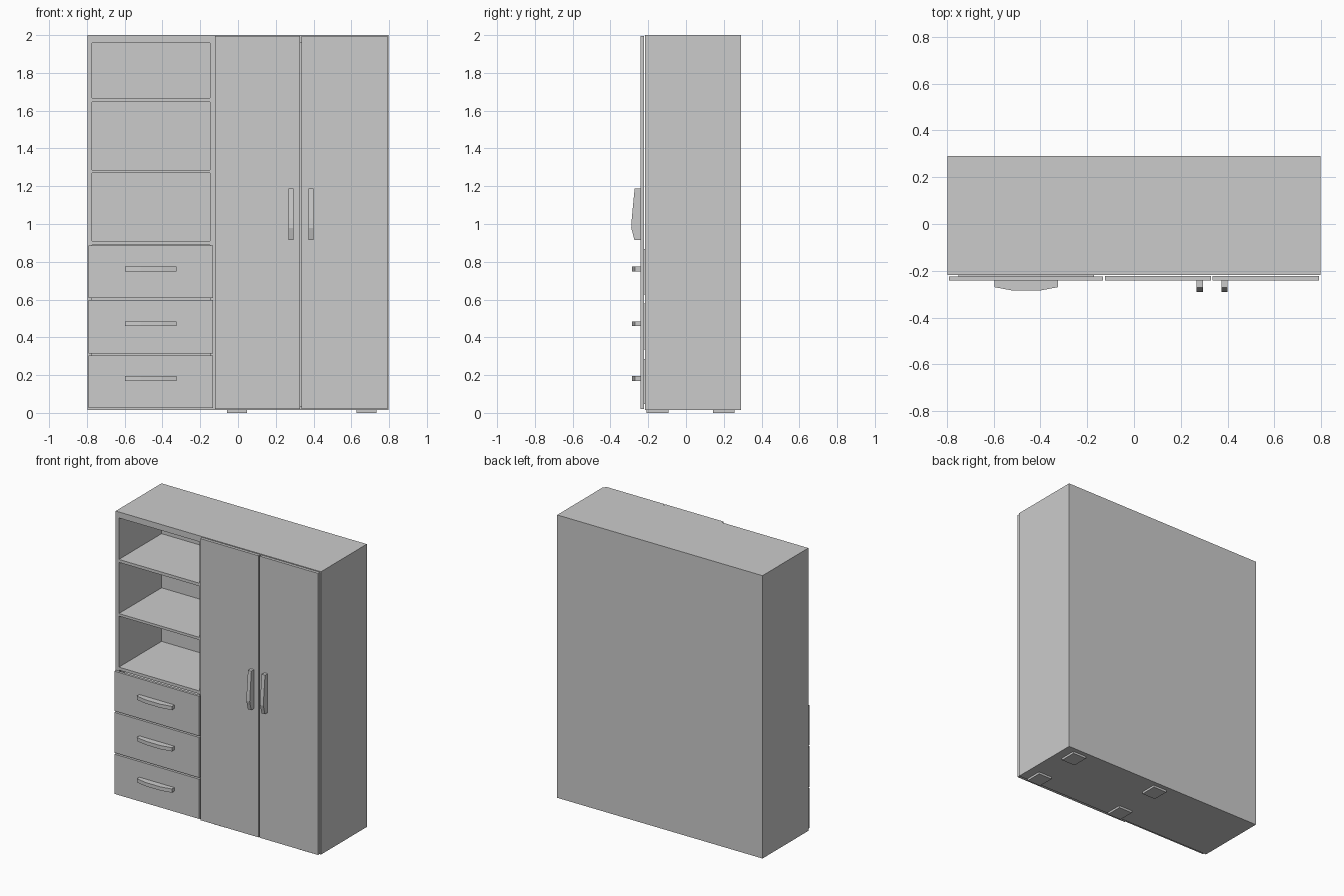
import bpy

if "Cube" in bpy.data.objects:
    bpy.data.objects.remove(bpy.data.objects["Cube"])

FRONT, BACK = -0.218, 0.29      # carcass depth
FACE = -0.242                   # outer plane of doors and drawers


def prism(name, outline, to_3d, lo, hi):
    """Extrude a 2D outline between lo and hi."""
    n = len(outline)
    verts = [to_3d(a, b, lo) for a, b in outline] + [to_3d(a, b, hi) for a, b in outline]
    faces = [list(range(n))[::-1], list(range(n, 2 * n))]
    faces += [[i, (i + 1) % n, n + (i + 1) % n, n + i] for i in range(n)]
    mesh = bpy.data.meshes.new(name)
    mesh.from_pydata(verts, [], faces)
    ob = bpy.data.objects.new(name, mesh)
    bpy.context.collection.objects.link(ob)
    # consistent outward normals
    import bmesh
    bm = bmesh.new()
    bm.from_mesh(mesh)
    bmesh.ops.recalc_face_normals(bm, faces=bm.faces)
    bm.to_mesh(mesh)
    bm.free()
    return ob


def box(name, x0, x1, y0, y1, z0, z1):
    return prism(name, [(x0, y0), (x1, y0), (x1, y1), (x0, y1)],
                 lambda a, b, c: (a, b, c), z0, z1)


# Carcass panels
box("left_side", -0.797, -0.772, FRONT, BACK, 0.015, 2.0)
box("right_side", 0.772, 0.797, FRONT, BACK, 0.015, 2.0)
box("divider", -0.148, -0.122, FRONT, 0.255, 0.037, 1.958)
box("top_panel", -0.772, 0.772, FRONT, BACK, 1.958, 2.0)
box("bottom_panel", -0.772, 0.772, FRONT, BACK, 0.015, 0.037)
box("back_panel", -0.772, 0.772, 0.255, BACK, 0.037, 1.958)

# Open shelves
for i, (z0, z1) in enumerate([(0.89, 0.911), (1.269, 1.287), (1.646, 1.667)]):
    box(f"shelf_{i + 1}", -0.772, -0.148, FRONT, 0.255, z0, z1)

# Drawers with bowed horizontal handles
for i, (z0, z1, zh) in enumerate([(0.026, 0.305, 0.182), (0.315, 0.598, 0.472), (0.608, 0.887, 0.762)]):
    box(f"drawer_front_{i + 1}", -0.791, -0.132, FACE, -0.224, z0, z1)
    box(f"drawer_box_{i + 1}", -0.75, -0.17, -0.224, 0.23, z0 + 0.02, z1 - 0.02)
    prism(f"drawer_handle_{i + 1}",
          [(-0.597, FACE), (-0.597, -0.27), (-0.515, -0.285), (-0.405, -0.285),
           (-0.325, -0.27), (-0.325, FACE)],
          lambda a, b, c: (a, b, c), zh - 0.013, zh + 0.013)

# Doors with tapered vertical handles
for side, x0, x1, xh in [("left", -0.123, 0.329, 0.281), ("right", 0.336, 0.791, 0.387)]:
    box(f"{side}_door", x0, x1, FACE, -0.222, 0.02, 1.996)
    prism(f"{side}_door_handle",
          [(FACE, 1.188), (-0.272, 1.188), (-0.287, 1.03), (-0.29, 0.98),
           (-0.273, 0.915), (FACE, 0.915)],
          lambda a, b, c: (c, a, b), xh - 0.013, xh + 0.013)

# Feet
for x in (-0.006, 0.68):
    for row, y in (("front", -0.15), ("back", 0.2)):
        box(f"{row}_foot", x - 0.053, x + 0.053, y - 0.058, y + 0.058, 0.0, 0.015)
